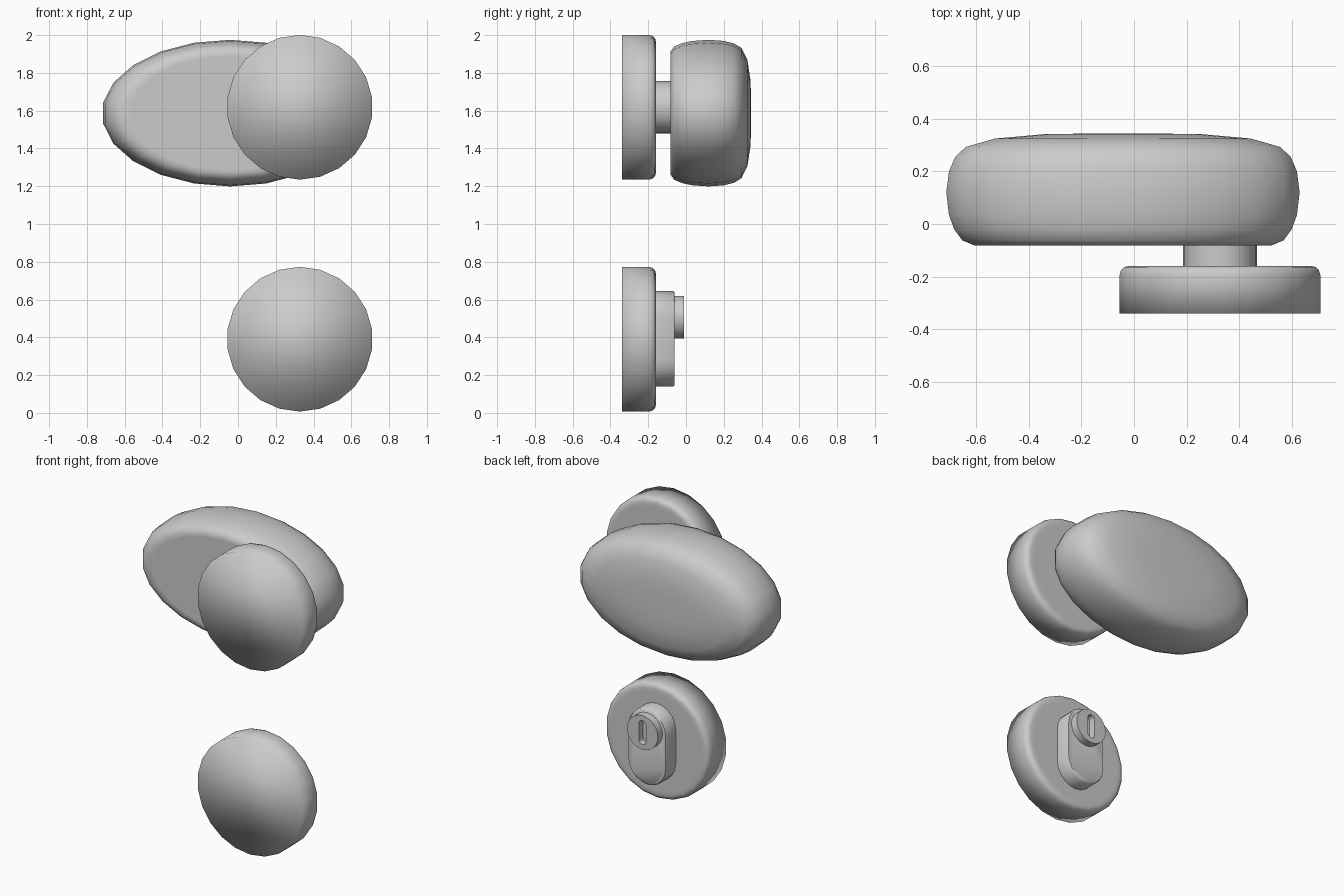
import bpy, bmesh
from math import sin, cos, pi, radians

if "Cube" in bpy.data.objects:
    bpy.data.objects.remove(bpy.data.objects["Cube"])


def ellipse(rx, rz, n=22):
    return [(rx * sin(2 * pi * i / n), rz * cos(2 * pi * i / n)) for i in range(n)]


def stadium(r, drop, n=10):
    """Upright slot outline: half circles at z=0 and z=-drop."""
    top = [(r * cos(pi * i / n), r * sin(pi * i / n)) for i in range(n + 1)]
    low = [(-x, -z - drop) for x, z in top]
    return top + low


def loft(name, outline, rings, cx, cz, pivot=0.0, angle=None):
    """Stack scaled copies of an outline along y; rings are (y, scale)."""
    bm = bmesh.new()
    loops = [[bm.verts.new((cx + x * s, y, cz + pivot + (z - pivot) * s)) for x, z in outline]
             for y, s in rings]
    n = len(outline)
    for a, b in zip(loops, loops[1:]):
        for i in range(n):
            bm.faces.new((a[i], a[(i + 1) % n], b[(i + 1) % n], b[i]))
    bm.faces.new(loops[0])
    bm.faces.new(loops[-1])
    bmesh.ops.recalc_face_normals(bm, faces=bm.faces[:])
    mesh = bpy.data.meshes.new(name)
    bm.to_mesh(mesh)
    bm.free()
    ob = bpy.data.objects.new(name, mesh)
    bpy.context.collection.objects.link(ob)
    bpy.ops.object.select_all(action='DESELECT')
    ob.select_set(True)
    bpy.context.view_layer.objects.active = ob
    if angle:
        bpy.ops.object.shade_smooth_by_angle(angle=radians(angle))
    else:
        bpy.ops.object.shade_smooth()
    return ob


CX, KNOB_Z, LOCK_Z = 0.327, 1.618, 0.39

# Round roses: sharp front rim, rounded back rim
rose = [(-0.34, 1), (-0.195, 1), (-0.175, 0.985), (-0.164, 0.955), (-0.16, 0.915), (-0.16, 0.85)]
for name, z in (("knob_rose", KNOB_Z), ("lock_rose", LOCK_Z)):
    loft(name, ellipse(0.386, 0.383), rose, CX, z)

# Neck between rose and knob
loft("knob_neck", ellipse(0.139, 0.138), [(-0.165, 1), (-0.075, 1)], CX, KNOB_Z, angle=35)

# Oval knob: flat front, rounded rim, shallow domed back
knob = [(-0.082, 0.78), (-0.082, 0.84), (-0.062, 0.91), (-0.02, 0.955), (0.035, 0.985), (0.12, 1),
        (0.2, 0.985), (0.255, 0.95), (0.293, 0.89), (0.325, 0.725), (0.342, 0.44), (0.344, 0.2)]
loft("oval_knob", ellipse(0.679, 0.388), knob, -0.042, 1.587)

# Lock escutcheon with softened edge
loft("lock_escutcheon", stadium(0.14, 0.225),
     [(-0.165, 1), (-0.068, 1), (-0.06, 0.97)], CX, 0.505, pivot=-0.11, angle=50)

# Lock cylinder with a vertical key slot cut into its face
barrel = loft("lock_cylinder", ellipse(0.113, 0.113, 24), [(-0.065, 1), (-0.01, 1)], CX, 0.507, angle=35)
cutter = loft("slot_cutter", stadium(0.026, 0.108, 6), [(-0.055, 1), (0.02, 1)], CX, 0.561)
cutter.hide_render = True
cut = barrel.modifiers.new("key_slot", 'BOOLEAN')
cut.operation = 'DIFFERENCE'
cut.solver = 'EXACT'
cut.object = cutter
bpy.ops.object.select_all(action='DESELECT')
barrel.select_set(True)
bpy.context.view_layer.objects.active = barrel
bpy.ops.object.modifier_apply(modifier=cut.name)
bpy.data.objects.remove(cutter)
bpy.ops.object.shade_smooth_by_angle(angle=radians(35))
